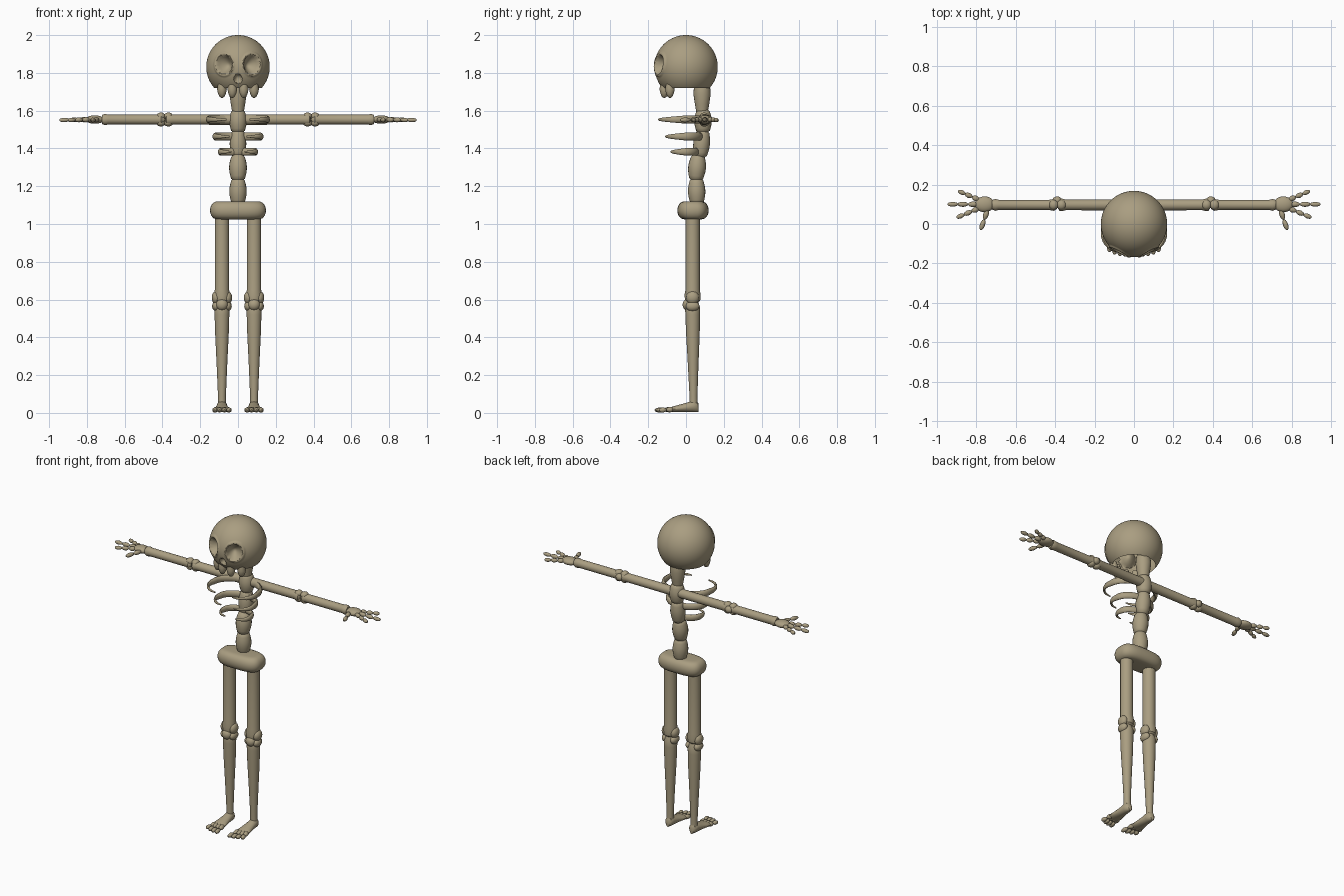
import bpy, bmesh, math
from mathutils import Vector, Matrix

cube = bpy.data.objects.get("Cube")
if cube:
    bpy.data.objects.remove(cube, do_unlink=True)

bone = bpy.data.materials.new("bone")
bone.use_nodes = True
COLOUR = (0.40, 0.34, 0.22, 1)
bone.diffuse_color = COLOUR
bone.node_tree.nodes["Principled BSDF"].inputs["Base Color"].default_value = COLOUR
parts = []


def finish(name, bm):
    """Turn a bmesh into a named bone-coloured object."""
    mesh = bpy.data.meshes.new(name)
    bm.to_mesh(mesh)
    bm.free()
    mesh.materials.append(bone)
    obj = bpy.data.objects.new(name, mesh)
    bpy.context.collection.objects.link(obj)
    parts.append(obj)
    return obj


def loft(bm, rings):
    """Skin rings of points and close both ends."""
    loops = [[bm.verts.new(p) for p in ring] for ring in rings]
    n = len(loops[0])
    for a, b in zip(loops, loops[1:]):
        for i in range(n):
            j = (i + 1) % n
            bm.faces.new((a[i], a[j], b[j], b[i]))
    bm.faces.new(loops[0][::-1])
    bm.faces.new(loops[-1])


def shaft(bm, start, end, profile, sides=20):
    """Lathe (fraction, radius) pairs along the line from start to end."""
    start, end = Vector(start), Vector(end)
    turn = (end - start).to_track_quat('Z', 'Y')
    rings = []
    for t, r in profile:
        rings.append([start.lerp(end, t) + turn @ Vector((r * math.cos(a), r * math.sin(a), 0))
                      for a in (math.tau * i / sides for i in range(sides))])
    loft(bm, rings)


def ball(bm, centre, radii):
    matrix = Matrix.Translation(centre) @ Matrix.Diagonal((*radii, 1))
    bmesh.ops.create_uvsphere(bm, u_segments=24, v_segments=14, radius=1, matrix=matrix)


def spindle(bm, start, end, thin, thick, sides=20):
    """A small bone that swells in the middle."""
    prof = [(0, thin * 0.6)]
    for i in range(1, 10):
        t = i / 10
        prof.append((t, thin + (thick - thin) * math.sin(math.pi * t)))
    shaft(bm, start, end, prof + [(1, thin * 0.6)], sides)


def digit(bm, start, end, count, radius):
    start, end = Vector(start), Vector(end)
    for i in range(count):
        spindle(bm, start.lerp(end, i / count), start.lerp(end, (i + 1) / count),
                radius * 0.45, radius * (1 - 0.08 * i), 12)


# Skull: dome with a flat open base and pushed-in sockets
CENTRE = Vector((0, 0, 1.832))
RADIUS = 0.168
SOCKETS = [(0.073, 1.845, 0.041, 0.05, 0.055), (-0.073, 1.845, 0.041, 0.05, 0.055),
           (0, 1.77, 0.021, 0.024, 0.025)]
bm = bmesh.new()
bmesh.ops.create_icosphere(bm, subdivisions=6, radius=RADIUS, matrix=Matrix.Translation(CENTRE))
bmesh.ops.bisect_plane(bm, geom=bm.verts[:] + bm.edges[:] + bm.faces[:],
                       plane_co=(0, 0, 1.72), plane_no=(0, 0, -1), clear_outer=True)
for v in bm.verts:
    if v.co.y > 0:
        continue
    inward = (CENTRE - v.co).normalized()
    x, z = v.co.x, v.co.z
    for sx, sz, w, h, depth in SOCKETS:
        d = math.hypot((x - sx) / w, (z - sz) / h)
        if d < 1:
            v.co += inward * depth * (1 - d * d) ** 0.6
        elif d < 1.35 and depth > 0.03:
            v.co -= inward * 0.005 * math.sin(math.pi * (d - 1) / 0.35)
finish("skull", bm)

# Upper teeth
bm = bmesh.new()
for x, y in ((0.085, -0.085), (0.03, -0.115)):
    for s in (1, -1):
        shaft(bm, (s * x, y, 1.745), (s * x, y, 1.668),
              [(0, 0.02), (0.4, 0.026), (0.7, 0.021), (0.92, 0.013), (1, 0.004)], 14)
finish("teeth", bm)

# Spine: stacked vertebrae
bm = bmesh.new()
shaft(bm, (0, 0.085, 1.77), (0, 0.085, 1.59),
      [(0, 0.03), (0.2, 0.042), (0.45, 0.046), (0.75, 0.038), (1, 0.03)])
for y0, z0, y1, z1, r in ((0.09, 1.61, 0.09, 1.48, 0.046), (0.09, 1.5, 0.075, 1.35, 0.044),
                          (0.065, 1.37, 0.052, 1.225, 0.047), (0.055, 1.245, 0.058, 1.1, 0.046)):
    spindle(bm, (0, y0, z0), (0, y1, z1), 0.031, r)
finish("spine", bm)

# Pelvis: rounded oblong block
bm = bmesh.new()
rings = []
for i in range(13):
    a = math.pi * (i / 12 - 0.5)
    grow = 0.045 * (abs(math.cos(a)) ** 0.8 - 1)
    ring = []
    for k in range(40):
        c, s = math.cos(math.tau * k / 40), math.sin(math.tau * k / 40)
        c, s = (math.copysign(abs(q) ** 0.65, q) for q in (c, s))
        ring.append((c * (0.148 + grow), 0.037 + s * (0.083 + grow), 1.072 + 0.048 * math.sin(a)))
    rings.append(ring)
loft(bm, rings)
finish("pelvis", bm)

for s, side in ((1, "left"), (-1, "right")):
    # Ribs: tapering hoops curling forward
    bm = bmesh.new()
    for z, wide, back, front, tip, r in ((1.553, 0.155, 0.095, -0.145, 0.06, 0.021),
                                         (1.463, 0.122, 0.08, -0.108, 0.045, 0.021),
                                         (1.382, 0.094, 0.06, -0.08, 0.035, 0.02)):
        mid, half = (back + front) / 2, (back - front) / 2
        rings = []
        for i in range(25):
            t = i / 24
            a = math.pi / 2 - math.pi * t
            inset = tip * max(0, t - 0.5) * 2
            x = wide * math.cos(a) * (1 - inset) + inset
            y = mid + half * math.sin(a)
            rad = r * (1 - max(0, t - 0.45) / 0.55 * 0.8)
            out = Vector((wide and math.cos(a), math.sin(a), 0))
            rings.append([Vector((s * (x + out.x * rad * 0.6 * math.cos(b)),
                                  y + out.y * rad * 0.6 * math.cos(b), z + rad * math.sin(b)))
                          for b in (math.tau * k / 12 for k in range(12))])
        loft(bm, rings)
    bmesh.ops.recalc_face_normals(bm, faces=bm.faces)
    finish(side + "_ribs", bm)

    # Arm: upper and lower shafts with a knobbly elbow
    Y, Z = 0.097, 1.553
    bm = bmesh.new()
    shaft(bm, (0, Y, Z), (s * 0.385, Y, Z),
          [(0, 0.028), (0.9, 0.027), (0.95, 0.032), (0.98, 0.03), (1, 0.02)])
    finish(side + "_upper_arm", bm)
    bm = bmesh.new()
    for dx in (-0.02, 0.02):
        for dz in (-0.017, 0.017):
            ball(bm, (s * (0.388 + dx), Y, Z + dz), (0.024, 0.025, 0.02))
    ball(bm, (s * 0.39, Y + 0.022, Z), (0.024, 0.021, 0.022))
    finish(side + "_elbow", bm)
    bm = bmesh.new()
    shaft(bm, (s * 0.39, Y, Z), (s * 0.72, Y, Z),
          [(0, 0.02), (0.05, 0.03), (0.12, 0.026), (0.9, 0.026), (0.95, 0.03), (1, 0.024)])
    finish(side + "_forearm", bm)

    # Hand: flat palm and four jointed digits
    bm = bmesh.new()
    ball(bm, (s * 0.758, 0.1, Z), (0.05, 0.04, 0.022))
    for x0, y0, x1, y1, count in ((0.785, 0.122, 0.892, 0.168, 3), (0.79, 0.1, 0.946, 0.1, 3),
                                  (0.785, 0.08, 0.9, 0.032, 3), (0.742, 0.075, 0.778, -0.03, 2)):
        digit(bm, (s * x0, y0, Z), (s * x1, y1, Z - 0.003), count, 0.014)
    finish(side + "_hand", bm)

    # Leg: thigh, knee knobs, tapering shin
    X, Y = s * 0.085, 0.035
    bm = bmesh.new()
    shaft(bm, (X, Y, 1.06), (X, Y, 0.58),
          [(0, 0.038), (0.85, 0.038), (0.91, 0.043), (0.97, 0.04), (1, 0.025)], 24)
    finish(side + "_thigh", bm)
    bm = bmesh.new()
    for dx in (-0.03, 0.03):
        ball(bm, (X + dx, Y, 0.61), (0.024, 0.034, 0.035))
        ball(bm, (X + dx, Y, 0.565), (0.022, 0.036, 0.027))
    ball(bm, (X, 0.008, 0.573), (0.031, 0.026, 0.031))
    finish(side + "_knee", bm)
    bm = bmesh.new()
    shaft(bm, (X, Y, 0.585), (X, 0.04, 0.035),
          [(0, 0.03), (0.05, 0.04), (0.12, 0.039), (0.3, 0.036), (0.6, 0.028), (0.9, 0.021), (1, 0.022)], 24)
    finish(side + "_shin", bm)

    # Foot: wedge sole flaring to the toes
    bm = bmesh.new()
    rings = []
    for y, w, top in ((0.066, 0.012, 0.05), (0.058, 0.022, 0.062), (0.035, 0.028, 0.065),
                      (0.0, 0.03, 0.053), (-0.04, 0.037, 0.042), (-0.07, 0.042, 0.034),
                      (-0.085, 0.036, 0.028)):
        base = 0.004
        mid, half = (top + base) / 2, (top - base) / 2
        rings.append([(X + w * math.cos(a), y, mid + half * math.sin(a))
                      for a in (math.tau * k / 20 for k in range(20))])
    loft(bm, rings)
    for i, reach in enumerate((-0.165, -0.162, -0.155, -0.142)):
        off = s * (-0.036 + 0.024 * i)
        digit(bm, (X + off * 0.75, -0.065, 0.019), (X + off * 1.15, reach, 0.014), 2, 0.0145)
    bmesh.ops.recalc_face_normals(bm, faces=bm.faces)
    finish(side + "_foot", bm)

# Smooth shading with crisp edges
bpy.ops.object.select_all(action='DESELECT')
for obj in parts:
    obj.select_set(True)
bpy.context.view_layer.objects.active = parts[0]
bpy.ops.object.shade_smooth_by_angle(angle=math.radians(40))
